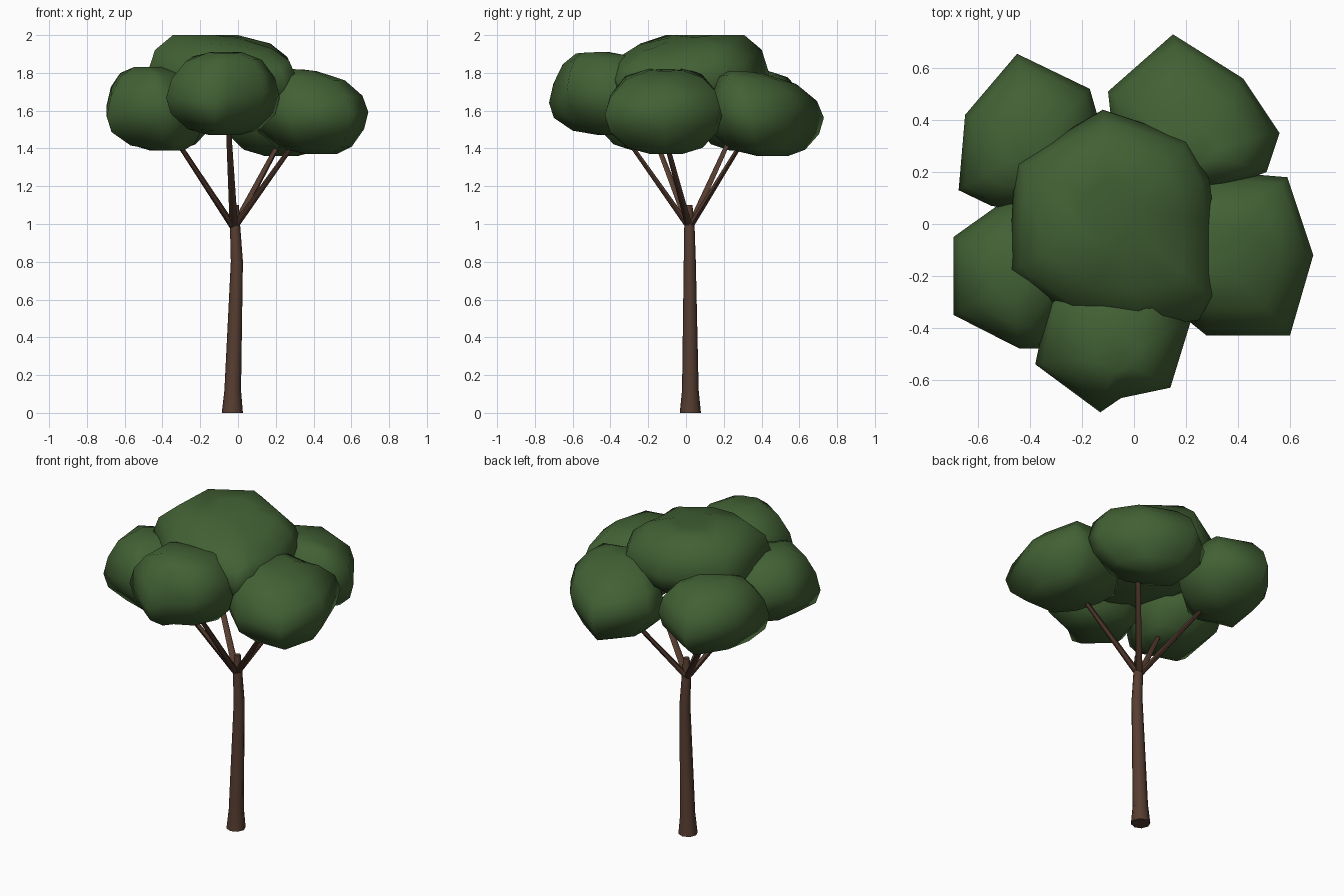
import bpy, bmesh, math
from mathutils import Vector

if "Cube" in bpy.data.objects:
    bpy.data.objects.remove(bpy.data.objects["Cube"])


def material(name, rgb):
    m = bpy.data.materials.new(name)
    m.diffuse_color = (*rgb, 1)
    m.use_nodes = True
    m.node_tree.nodes["Principled BSDF"].inputs["Base Color"].default_value = m.diffuse_color
    return m


LEAF = material("leaf_green", (0.055, 0.12, 0.035))
BARK = material("bark_brown", (0.095, 0.047, 0.03))


def loft(name, rings, mat):
    """Skin a stack of equally sized rings and close both ends."""
    bm = bmesh.new()
    loops = [[bm.verts.new(p) for p in ring] for ring in rings]
    n = len(loops[0])
    for a, b in zip(loops, loops[1:]):
        for i in range(n):
            j = (i + 1) % n
            bm.faces.new((a[i], a[j], b[j], b[i]))
    bm.faces.new(loops[0][::-1])
    bm.faces.new(loops[-1])
    bmesh.ops.triangulate(bm, faces=bm.faces[:])
    bmesh.ops.recalc_face_normals(bm, faces=bm.faces)
    mesh = bpy.data.meshes.new(name)
    bm.to_mesh(mesh)
    bm.free()
    mesh.materials.append(mat)
    obj = bpy.data.objects.new(name, mesh)
    bpy.context.collection.objects.link(obj)
    return obj


def smooth(obj, angle):
    bpy.ops.object.select_all(action='DESELECT')
    obj.select_set(True)
    bpy.context.view_layer.objects.active = obj
    bpy.ops.object.shade_smooth_by_angle(angle=math.radians(angle))


def tube(name, path, sides):
    """Tapered tube along (x, y, z, radius) points, horizontal cross-sections."""
    rings = []
    for x, y, z, r in path:
        rings.append([(x + r * math.cos(2 * math.pi * i / sides),
                       y + r * math.sin(2 * math.pi * i / sides), z) for i in range(sides)])
    smooth(loft(name, rings, BARK), 60)


# Ring profile of a leaf clump: outline scale, height from -1 to 1
PROFILE = [(0.27, -1.0), (0.64, -0.82), (0.92, -0.4), (1.0, 0.0),
           (0.91, 0.45), (0.67, 0.83), (0.3, 1.0)]


def clump(name, outline, z0, z1, lean=(0, 0), tilt=(0, 0), drop=None):
    """Leaf clump from a plan outline; lean shifts the top, tilt slopes it,
    drop lowers single corners."""
    drop = drop or {}
    n = len(outline)
    c = sum((Vector(p) for p in outline), Vector((0, 0))) / n
    mid, half = (z0 + z1) / 2, (z1 - z0) / 2
    rings = []
    for s, h in PROFILE:
        ring = []
        for i, p in enumerate(outline):
            off = (Vector(p) - c) * s
            q = c + off + Vector(lean) * h * (1 - s)
            wobble = (0.1 if i % 2 else -0.1) * half - drop.get(i, 0)
            slope = off.dot(Vector(tilt)) * max(h, 0)
            ring.append((q.x, q.y, min(z1, mid + half * h + wobble * (1 - h * h) + slope)))
        rings.append(ring)
    smooth(loft(name, rings, LEAF), 75)


# Trunk with flared foot and slight bend
tube("trunk", [(-0.03, 0.023, 0, 0.056), (-0.028, 0.023, 0.12, 0.044),
               (-0.006, 0.02, 0.8, 0.032), (-0.016, 0.018, 1.0, 0.027),
               (-0.014, 0.016, 1.1, 0.018)], 8)

# Five branches fanning out into the clumps
tips = {"front": (-0.055, -0.42), "right": (0.42, -0.15), "back_right": (0.31, 0.40),
        "back_left": (-0.43, 0.30), "left": (-0.43, -0.22)}
for key, (x, y) in tips.items():
    tube("branch_" + key, [(-0.022, 0.018, 0.98, 0.022), (x, y, 1.6, 0.012)], 6)

# Leaf clumps, outlines as seen from above
clump("leaves_top", [(0.31, 0.02), (0.29, 0.17), (0.21, 0.33), (-0.12, 0.44), (-0.46, 0.24),
                     (-0.48, -0.18), (-0.21, -0.38), (0.03, -0.40), (0.25, -0.37),
                     (0.30, -0.28)], 1.55, 2.0, lean=(-0.1, 0.1), tilt=(-0.16, 0.1))
clump("leaves_front", [(0.22, -0.37), (0.12, -0.2), (-0.12, -0.14), (-0.32, -0.25),
                       (-0.38, -0.54), (-0.13, -0.725), (-0.05, -0.67), (0.14, -0.63)],
      1.47, 1.91, lean=(0, -0.08), tilt=(0, 0.08), drop={5: 0.07})
clump("leaves_right", [(0.69, -0.12), (0.59, 0.18), (0.47, 0.19), (0.22, 0.17), (0.08, -0.05),
                       (0.12, -0.3), (0.28, -0.43), (0.6, -0.43)],
      1.37, 1.82, lean=(-0.08, 0), tilt=(-0.12, 0), drop={0: -0.02, 7: 0.04})
clump("leaves_back_right", [(0.56, 0.35), (0.42, 0.56), (0.15, 0.73), (-0.10, 0.51),
                            (-0.08, 0.33), (0.06, 0.17), (0.3, 0.12), (0.51, 0.2)],
      1.36, 1.81, lean=(0, -0.1), tilt=(0, -0.12))
clump("leaves_back_left", [(-0.13, 0.38), (-0.17, 0.52), (-0.45, 0.655), (-0.65, 0.42),
                           (-0.675, 0.13), (-0.55, 0.07), (-0.35, 0.04), (-0.17, 0.18)],
      1.39, 1.82)
clump("leaves_left", [(-0.17, -0.17), (-0.22, 0.02), (-0.47, 0.11), (-0.695, -0.05),
                      (-0.695, -0.35), (-0.44, -0.48), (-0.35, -0.48), (-0.25, -0.31)],
      1.39, 1.83, lean=(-0.08, 0), drop={4: 0.02})
